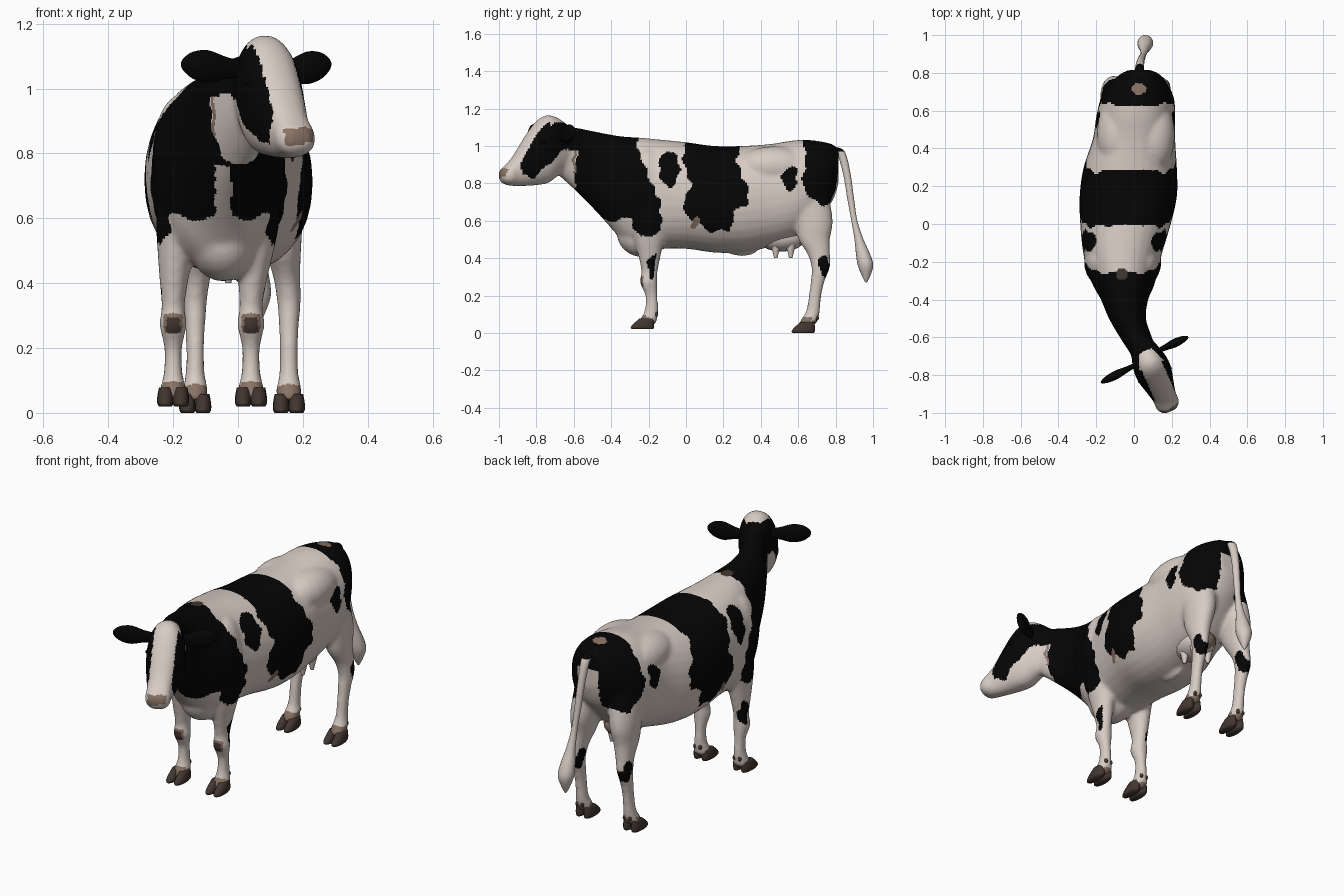
import bpy, bmesh, math
from mathutils import Vector, Matrix

if "Cube" in bpy.data.objects:
    bpy.data.objects.remove(bpy.data.objects["Cube"])


def material(name, rgb):
    mat = bpy.data.materials.new(name)
    mat.use_nodes = True
    mat.diffuse_color = (*rgb, 1)
    bsdf = mat.node_tree.nodes["Principled BSDF"]
    bsdf.inputs["Base Color"].default_value = (*rgb, 1)
    bsdf.inputs["Roughness"].default_value = 0.9
    return mat


CREAM, BLACK, TAN, HORN = range(4)
palette = [material("cream_hair", (.68, .6, .55)), material("black_hair", (.0015, .0015, .0015)),
           material("tan_skin", (.25, .17, .13)), material("dark_horn", (.055, .037, .029))]


def catmull(a, b, c, d, t):
    return [q + .5 * t * (r - p + t * (2*p - 5*q + 4*r - s + t * (3*(q - r) + s - p)))
            for p, q, r, s in zip(a, b, c, d)]


def loft(bm, rings, sides=24, steps=4, power=2):
    """Skin smooth cross-sections, each given as a centre and two half-axes."""
    flat = [[n for vec in ring for n in vec] for ring in rings]
    dense = []
    for i in range(len(flat) - 1):
        quad = [flat[max(i - 1, 0)], flat[i], flat[i + 1], flat[min(i + 2, len(flat) - 1)]]
        dense += [catmull(*quad, k / steps) for k in range(steps)]
    dense.append(flat[-1])
    loops = []
    for row in dense:
        centre, a, b = Vector(row[:3]), Vector(row[3:6]), Vector(row[6:])
        loop = []
        for k in range(sides):
            ang = math.tau * k / sides
            c, s = math.cos(ang), math.sin(ang)
            c = math.copysign(abs(c) ** (2 / power), c)
            s = math.copysign(abs(s) ** (2 / power), s)
            loop.append(bm.verts.new(centre + a * c + b * s))
        loops.append(loop)
    for low, high in zip(loops, loops[1:]):
        for k in range(sides):
            n = (k + 1) % sides
            bm.faces.new((low[k], low[n], high[n], high[k]))
    bm.faces.new(loops[0])
    bm.faces.new(loops[-1])


def upright(rows):
    """Horizontal rings from x, y, z, x radius, y radius."""
    return [((x, y, z), (rx, 0, 0), (0, ry, 0)) for x, y, z, rx, ry in rows]


def ball(bm, centre, radii):
    mat = Matrix.Translation(centre) @ Matrix.Diagonal((*radii, 1))
    bmesh.ops.create_uvsphere(bm, u_segments=20, v_segments=12, radius=1, matrix=mat)


def finish(bm, name, colour=CREAM):
    bmesh.ops.recalc_face_normals(bm, faces=bm.faces[:])
    mesh = bpy.data.meshes.new(name)
    bm.to_mesh(mesh)
    bm.free()
    obj = bpy.data.objects.new(name, mesh)
    bpy.context.collection.objects.link(obj)
    for mat in palette:
        mesh.materials.append(mat)
    for face in mesh.polygons:
        face.use_smooth = True
        face.material_index = colour
    return obj


def paint(obj, rule):
    for face in obj.data.polygons:
        face.material_index = rule(face.center, face.normal)


# Torso and neck: y, centre x, half width, top, bottom
hide = bmesh.new()
torso = [(.815, .03, .06, .98, .8), (.78, .03, .12, 1.01, .7), (.68, .02, .188, 1.03, .58),
         (.58, .01, .208, 1.03, .5), (.45, 0, .218, 1.01, .46), (.3, -.02, .247, 1, .43),
         (.15, -.03, .258, 1, .43), (0, -.045, .24, 1.02, .45), (-.15, -.06, .21, 1.035, .45),
         (-.25, -.06, .185, 1.045, .44), (-.33, -.055, .16, 1.05, .48), (-.4, -.05, .125, 1.06, .56),
         (-.5, -.035, .098, 1.08, .67), (-.6, .01, .085, 1.1, .77), (-.7, .06, .07, 1.11, .86)]
loft(hide, [((cx, y, (t + b) / 2), (w, 0, 0), (0, 0, (t - b) / 2)) for y, cx, w, t, b in torso],
     sides=32, power=2.2)

# Head, turned to its left: distance along, half width, top, bottom
POLL = Vector((.05, -.66, 0))
AHEAD, ASIDE = Vector((.4, -.917, 0)), Vector((.917, .4, 0))
skull = [(-.03, .06, 1.11, .88), (.03, .08, 1.15, .84), (.09, .095, 1.165, .8), (.15, .095, 1.13, .79),
         (.22, .078, 1.04, .785), (.28, .064, .95, .785), (.32, .065, .905, .79),
         (.345, .054, .885, .8), (.362, .03, .865, .82)]
loft(hide, [(POLL + AHEAD * u + Vector((0, 0, (t + b) / 2)), ASIDE * w, (0, 0, (t - b) / 2))
            for u, w, t, b in skull], power=2.3)

# Hip bones, shoulder blades, brisket and navel fold
for side in (-1, 1):
    ball(hide, (.01 + side * .095, .47, .89), (.112, .2, .108))
    ball(hide, (-.06 + side * .12, -.2, .78), (.085, .12, .2))
ball(hide, (-.045, -.23, .53), (.11, .14, .125))
ball(hide, (-.01, .3, .44), (.025, .08, .03))

# Legs: lean towards the body, y, height, x radius, y radius
fore = [(1, -.18, .72, .06, .1), (.8, -.19, .6, .065, .1), (.5, -.195, .5, .056, .08),
        (.2, -.195, .42, .046, .062), (0, -.195, .33, .036, .044), (0, -.2, .27, .042, .047),
        (0, -.185, .2, .028, .033), (0, -.185, .12, .03, .037), (0, -.2, .07, .042, .046),
        (0, -.215, .04, .038, .044)]
hind = [(1.6, .63, .9, .06, .09), (1.3, .64, .75, .08, .12), (.8, .68, .6, .07, .105),
        (.5, .685, .5, .055, .085), (.2, .71, .42, .042, .06), (0, .72, .35, .037, .05),
        (0, .705, .28, .032, .038), (0, .69, .2, .028, .034), (0, .68, .12, .03, .037),
        (0, .66, .07, .04, .046), (0, .645, .04, .036, .044)]
legs = [("front_right", fore, -.2, .015, .02), ("front_left", fore, .04, .03, .02),
        ("hind_right", hind, -.132, .03, 0), ("hind_left", hind, .157, -.035, 0)]
for label, shape, x, lean, ground in legs:
    loft(hide, upright([(x + lean * k, y, z, rx, ry) for k, y, z, rx, ry in shape]))
    toe = shape[-1][1] - .018
    hoof = bmesh.new()
    for side in (-1, 1):
        cx = x + side * .024
        loft(hoof, upright([(cx, toe, ground, .02, .058), (cx, toe, ground + .01, .025, .064),
                            (cx, toe + .008, ground + .03, .025, .056),
                            (cx, toe + .022, ground + .058, .02, .038)]), sides=14, power=2.1)
        ball(hoof, (x + side * .016, toe + .074, ground + .08), (.009, .01, .013))
    finish(hoof, label + "_hoof", HORN)

# Fuse the torso, head and legs into one skin
cow = finish(hide, "body")
remesh = cow.modifiers.new("fuse", "REMESH")
remesh.mode, remesh.voxel_size = "VOXEL", .01
relax = cow.modifiers.new("relax", "SMOOTH")
relax.factor, relax.iterations = .5, 10
fused = bpy.data.meshes.new_from_object(cow.evaluated_get(bpy.context.evaluated_depsgraph_get()))
cow.modifiers.clear()
cow.data = fused
fused.name = "body"
fused.materials.clear()
for mat in palette:
    fused.materials.append(mat)
for face in fused.polygons:
    face.use_smooth = True

# Coat patches as outlines over the flank (y, z) and over the cheek (along, z)
saddle = [(.02, 1.1), (-.02, .93), (.03, .8), (-.02, .68), (.02, .61), (.14, .54), (.24, .55),
          (.26, .65), (.32, .68), (.34, .77), (.3, .83), (.27, .92), (.32, 1.1)]
rump = [(.62, 1.1), (.64, .93), (.62, .79), (.72, .67), (.77, .71), (.9, .78), (.9, 1.1)]
shoulder = [(-.25, 1.1), (-.26, .98), (-.2, .84), (-.14, .71), (-.13, .54), (-.25, .51), (-.3, .62),
            (-.38, .6), (-.48, .6), (-.6, .74), (-.58, .98), (-.75, .98), (-.75, 1.2)]
cheek = [(-.05, .98), (.05, .97), (.11, .91), (.2, .83), (.26, .84), (.28, .9), (.25, 1),
         (.13, 1.2), (-.05, 1.2)]
spots = [(-.09, .88, .055, .095), (.555, .83, .04, .065), (.74, .36, .03, .06)]


def inside(a, b, outline):
    hit = False
    for (p, q), (r, s) in zip(outline, outline[1:] + outline[:1]):
        if (q > b) != (s > b) and a < p + (b - q) * (r - p) / (s - q):
            hit = not hit
    return hit


def near(a, b, spot):
    return ((a - spot[0]) / spot[2]) ** 2 + ((b - spot[1]) / spot[3]) ** 2 < 1


def head_coat(along, across, z, n):
    if along > .325 and .826 < z < .873 and abs(across) < .048:
        return TAN
    width = .03 + .4 * along if along < .1 else .058
    blaze = along > .015 and abs(across - .004) < width and (n.z > .2 or n.dot(AHEAD) > .3)
    return BLACK if inside(along, z, cheek) and not blaze else CREAM


def coat(p, n):
    along, across = (p - POLL).dot(AHEAD), (p - POLL).dot(ASIDE)
    # ragged edges
    y = p.y + .007 * math.sin(70 * p.z)
    z = p.z + .008 * math.sin(60 * p.y)
    if along > .01 and p.y < -.55 and z > .76:
        return head_coat(along, across, z, n)
    # pasterns and knees
    if z < .065 or (z < .088 and n.y < .2):
        return TAN
    if y < -.2 and .24 < z < .3 and n.y < -.6:
        return HORN if z < .285 and n.y < -.78 else TAN
    # small brown marks on the rump, withers, flank and neck
    if n.z > .7 and near(p.x, p.y, (.025, .715, .04, .03)):
        return TAN
    if n.z > .7 and near(p.x, p.y, (-.065, -.265, .03, .035)):
        return HORN
    if near(y, z, (.05, .59, .02, .03)) or (-.603 < y < -.588 and .86 < z < .98):
        return TAN
    # pale throat narrowing towards the brisket, pale cleft under the tail
    if y < -.25 and (n.z < -.8 if z > .76 else abs(p.x + .045) < .025 and n.z < -.3):
        return CREAM
    if n.y > .5 and z < .9 and abs(p.x - .03) < .06:
        return CREAM
    if any(inside(y, z, shape) for shape in (saddle, rump, shoulder)):
        return BLACK
    if any(near(y, z, spot) for spot in spots):
        return BLACK
    outer = p.x > .045 or p.x < -.205
    return BLACK if outer and near(y, z, (-.175, .36, .03, .065)) else CREAM


paint(cow, coat)

# Ears: flat leaves between a base and a tip
for label, base, tip in (("right_ear", (.01, -.745, 1.06), (-.175, -.84, 1.075)),
                         ("left_ear", (.12, -.675, 1.05), (.287, -.597, 1.075))):
    base, tip = Vector(base), Vector(tip)
    thin = (tip - base).cross(Vector((0, 0, 1))).normalized()
    ear = bmesh.new()
    loft(ear, [(base.lerp(tip, t), thin * w * .45, (0, 0, w)) for t, w in
               ((0, .026), (.25, .034), (.55, .05), (.8, .042), (.95, .022), (1, .006))], sides=16)
    finish(ear, label, BLACK)

# Eyes
for label, side in (("right_eye", -1), ("left_eye", 1)):
    eye = bmesh.new()
    ball(eye, POLL + AHEAD * .15 + ASIDE * side * .083 + Vector((0, 0, 1.02)), (.014, .014, .012))
    finish(eye, label, BLACK)

# Tail with its tuft
tail = bmesh.new()
strand = [(.03, .77, .995, .025), (.03, .825, .97, .024), (.035, .86, .85, .02), (.042, .88, .72, .018),
          (.05, .9, .6, .016), (.055, .925, .5, .024), (.058, .947, .42, .038), (.06, .96, .36, .041),
          (.06, .963, .3, .02), (.06, .963, .27, .004)]
loft(tail, upright([(x, y, z, r, r) for x, y, z, r in strand]), sides=16)
paint(finish(tail, "tail"), lambda p, n: BLACK if p.z > .96 else CREAM)

# Udder and teats
udder = bmesh.new()
ball(udder, (.015, .51, .51), (.095, .13, .075))
for x in (-.03, .06):
    for y in (.48, .56):
        loft(udder, upright([(x, y, .48, .028, .028), (x, y, .43, .016, .016), (x, y, .4, .009, .009)]), sides=12)
paint(finish(udder, "udder"), lambda p, n: TAN if p.y > .6 else CREAM)
